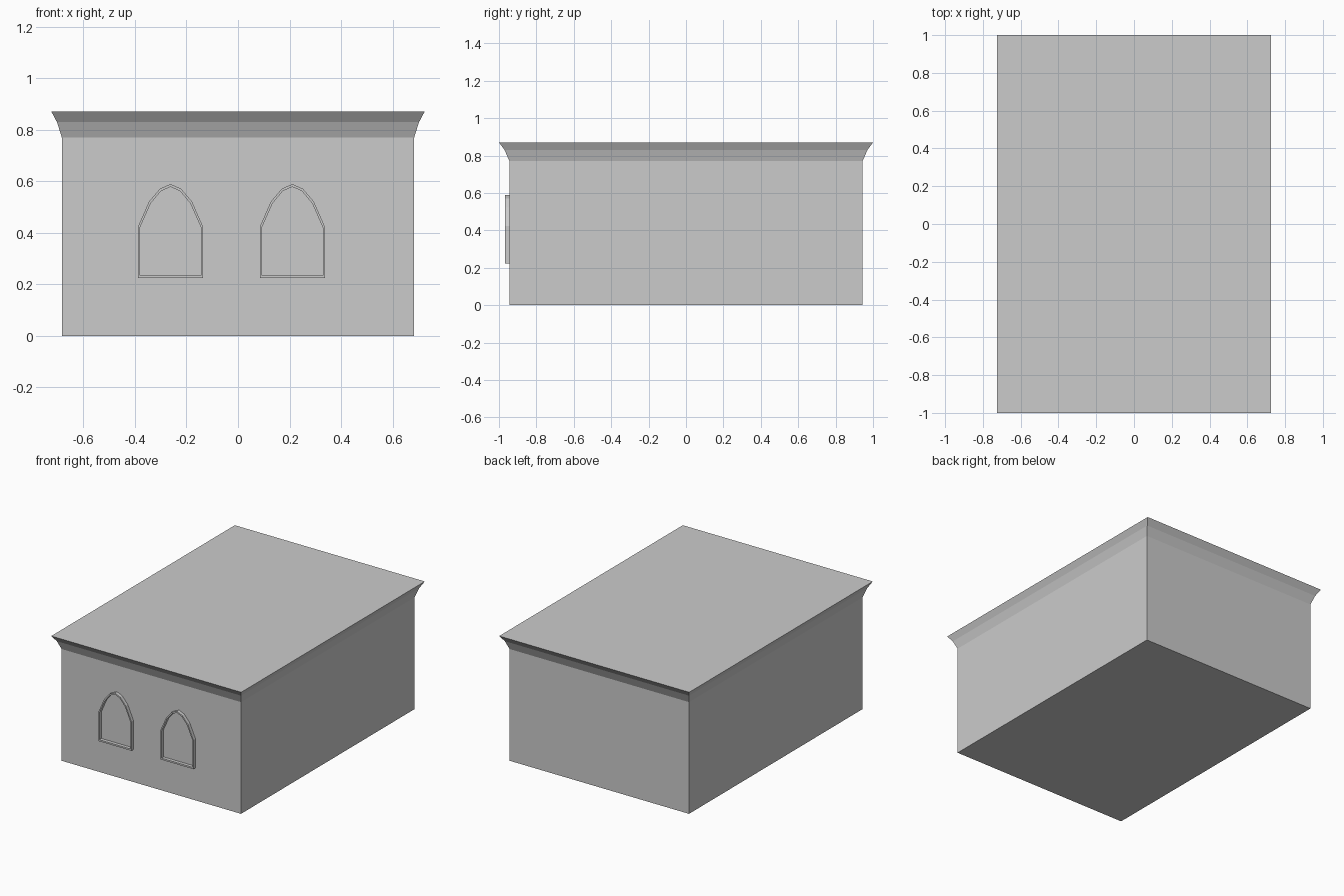
import bpy, bmesh

if "Cube" in bpy.data.objects:
    bpy.data.objects.remove(bpy.data.objects["Cube"])

WALL_X, WALL_Y = 0.684, 0.944


def finish(name, bm):
    bmesh.ops.recalc_face_normals(bm, faces=bm.faces[:])
    mesh = bpy.data.meshes.new(name)
    bm.to_mesh(mesh)
    bm.free()
    obj = bpy.data.objects.new(name, mesh)
    bpy.context.collection.objects.link(obj)
    return obj


def bridge(bm, a, b):
    n = len(a)
    for i in range(n):
        j = (i + 1) % n
        bm.faces.new((a[i], a[j], b[j], b[i]))


# Building body: rectangular sections flaring out into the cornice (z, scale)
bm = bmesh.new()
rings = []
for z, s in [(0, 1), (0.77, 1), (0.829, 1.027), (0.87, 1.059)]:
    rings.append([bm.verts.new((sx * WALL_X * s, sy * WALL_Y * s, z))
                  for sx, sy in [(-1, -1), (1, -1), (1, 1), (-1, 1)]])
for low, high in zip(rings, rings[1:]):
    bridge(bm, low, high)
bm.faces.new(rings[0])
bm.faces.new(rings[-1])
finish("building_body", bm)


# Pointed-arch window frames standing proud of the front wall
def arch(half):
    return half + [(-x, z) for x, z in reversed(half) if x]


OUTER = arch([(-0.126, 0.224), (-0.126, 0.424), (-0.083, 0.522), (-0.041, 0.571), (0, 0.589)])
INNER = arch([(-0.118, 0.235), (-0.118, 0.421), (-0.077, 0.514), (-0.037, 0.562), (0, 0.578)])


def window_frame(name, cx):
    bm = bmesh.new()
    loops = [[bm.verts.new((cx + x, y, z)) for x, z in outline]
             for outline, y in [(OUTER, -WALL_Y), (OUTER, -0.967),
                                (INNER, -0.967), (INNER, -WALL_Y)]]
    for a, b in zip(loops, loops[1:]):
        bridge(bm, a, b)
    bridge(bm, loops[-1], loops[0])
    finish(name, bm)


window_frame("left_window_frame", -0.262)
window_frame("right_window_frame", 0.211)
